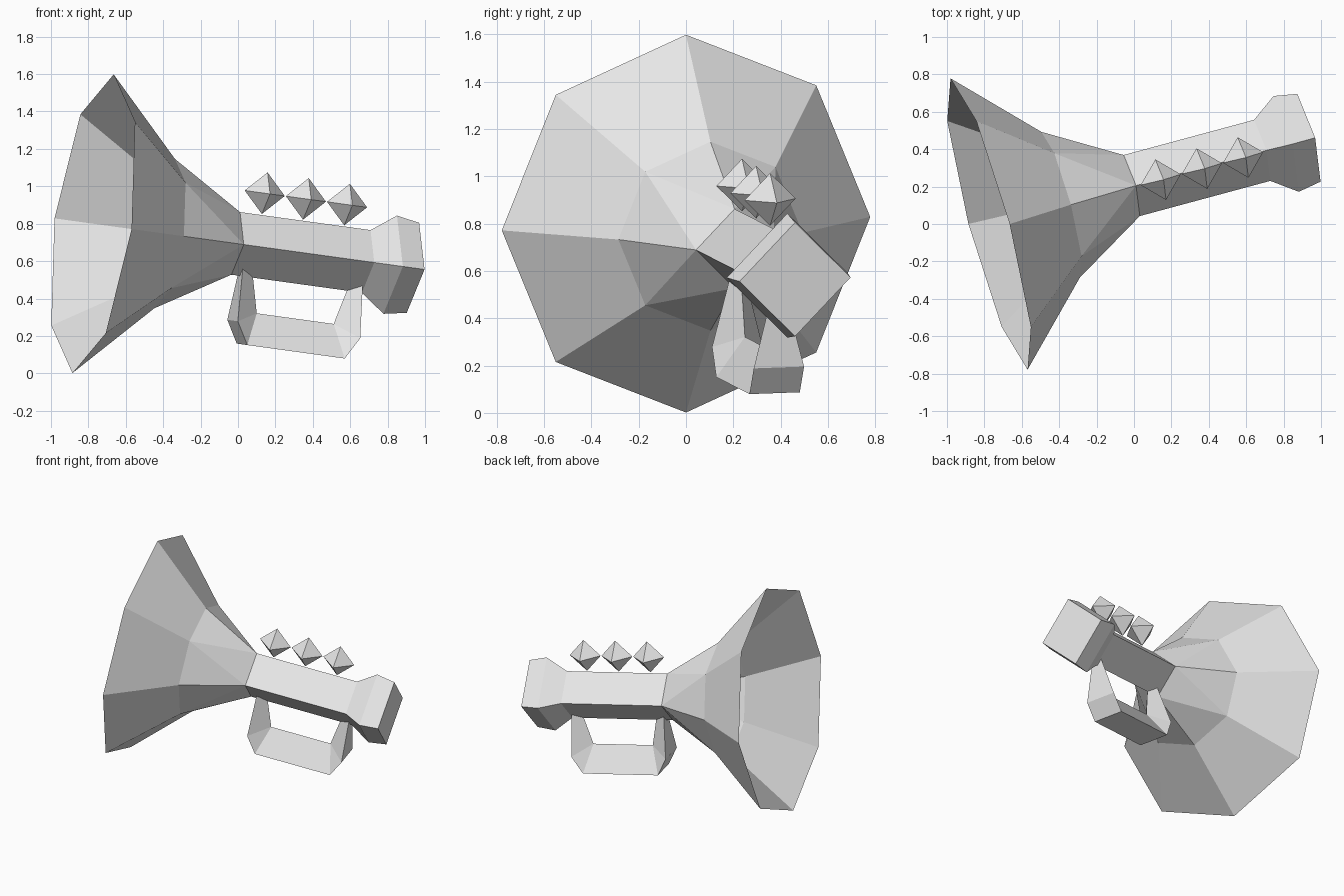
import bpy, bmesh, math
from mathutils import Vector, Matrix

if "Cube" in bpy.data.objects:
    bpy.data.objects.remove(bpy.data.objects["Cube"])

# Horn frame: local x runs along the horn from bell to mouthpiece, local z points to the valves
axis = Vector((0.957, 0.258, -0.132)).normalized()
up = Vector((0.137, 0, 0.99))
up = (up - axis * up.dot(axis)).normalized()
side = up.cross(axis)
frame = Matrix((axis, side, up)).transposed().to_4x4()
frame.translation = (-0.775, 0, 0.8)

metal = bpy.data.materials.new("light_grey_metal")
metal.diffuse_color = (0.8, 0.8, 0.8, 1)
metal.use_nodes = True
metal.node_tree.nodes["Principled BSDF"].inputs["Base Color"].default_value = metal.diffuse_color


def finish(name, bm):
    bmesh.ops.remove_doubles(bm, verts=bm.verts[:], dist=0.0005)
    bmesh.ops.recalc_face_normals(bm, faces=bm.faces[:])
    mesh = bpy.data.meshes.new(name)
    bm.to_mesh(mesh)
    bm.free()
    mesh.materials.append(metal)
    obj = bpy.data.objects.new(name, mesh)
    obj.matrix_world = frame
    bpy.context.collection.objects.link(obj)
    return obj


def ring(bm, s, r, n):
    return [bm.verts.new((s, r * math.sin(math.tau * i / n), r * math.cos(math.tau * i / n)))
            for i in range(n)]


def bridge(bm, a, b):
    n = len(a)
    for i in range(n):
        j = (i + 1) % n
        bm.faces.new((a[i], a[j], b[j], b[i]))


# Horn body: open eight-sided bell, four-sided tube and flared mouthpiece
bm = bmesh.new()
rim, throat = ring(bm, 0, 0.806, 8), ring(bm, 0.40, 0.403, 8)
bridge(bm, rim, throat)
tube = [ring(bm, s, r, 4) for s, r in
        ((0.797, 0.169), (1.526, 0.169), (1.66, 0.265), (1.787, 0.243))]
# Eight sides narrow to four: three triangles per quarter
for i in range(4):
    j = (i + 1) % 4
    t0, t1 = tube[0][i], tube[0][j]
    m0, mid, m1 = throat[2 * i], throat[2 * i + 1], throat[2 * j]
    bm.faces.new((m0, mid, t0))
    bm.faces.new((mid, t1, t0))
    bm.faces.new((mid, m1, t1))
for a, b in zip(tube, tube[1:]):
    bridge(bm, a, b)
bm.faces.new(tube[-1])
finish("horn_body", bm)

# Valves: three octahedra above the tube
for k in range(3):
    bm = bmesh.new()
    s, h, r = 0.918 + 0.23 * k, 0.287, 0.112
    belt = [bm.verts.new((s + r * math.cos(a), r * math.sin(a), h))
            for a in (math.pi / 2 * i for i in range(4))]
    for tip in (bm.verts.new((s, 0, h + r)), bm.verts.new((s, 0, h - r))):
        for i in range(4):
            bm.faces.new((belt[i], belt[(i + 1) % 4], tip))
    finish(f"valve_{k + 1}", bm)

# Handle: U-shaped loop of triangular section, mirrored about its middle
# station: outer offset, outer height, half width, inner offset, inner height
half = [(0.335, -0.13, 0.037, 0.272, -0.13),
        (0.342, -0.411, 0.11, 0.215, -0.355),
        (0.272, -0.53, 0.11, 0.215, -0.355)]
stations = [(-1, p) for p in half] + [(1, p) for p in reversed(half)]
bm = bmesh.new()
sections = []
for sign, (o, oh, w, i, ih) in stations:
    c = 1.18
    sections.append([bm.verts.new(p) for p in ((c + sign * o, -w, oh),
                                               (c + sign * o, w, oh),
                                               (c + sign * i, 0, ih))])
for a, b in zip(sections, sections[1:]):
    bridge(bm, a, b)
bm.faces.new(sections[0])
bm.faces.new(sections[-1])
finish("handle", bm)
